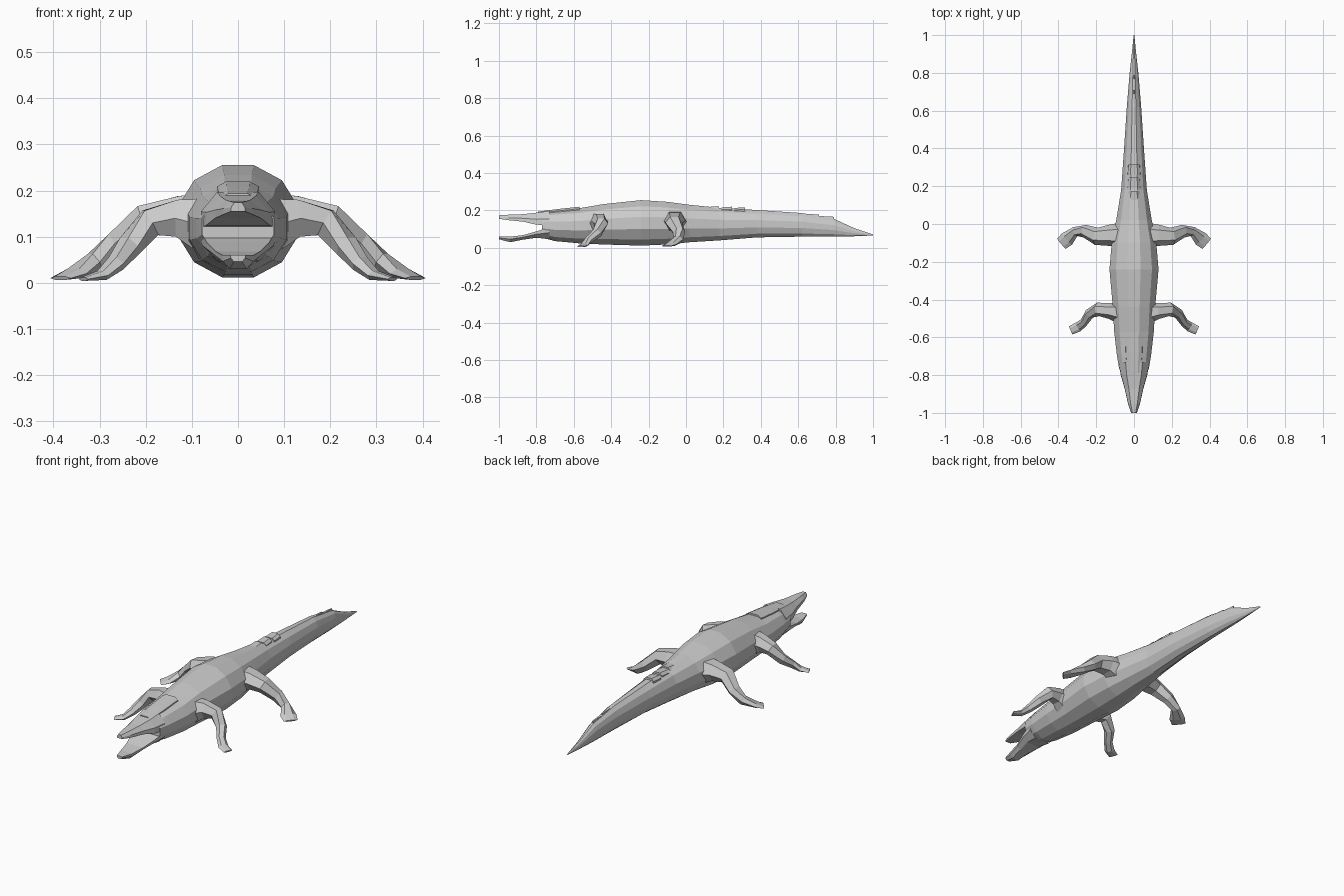
import bpy, bmesh, math
from mathutils import Vector


def make_object(name, rings, mirror=False):
    """Skin a list of vertex rings into a closed, flat-shaded loft."""
    bm = bmesh.new()
    loops = [[bm.verts.new(p) for p in ring] for ring in rings]
    n = len(loops[0])
    for a, b in zip(loops, loops[1:]):
        for i in range(n):
            j = (i + 1) % n
            bm.faces.new((a[i], a[j], b[j], b[i]))
    bm.faces.new(loops[0][::-1])
    bm.faces.new(loops[-1])
    bmesh.ops.recalc_face_normals(bm, faces=bm.faces)
    mesh = bpy.data.meshes.new(name)
    bm.to_mesh(mesh)
    bm.free()
    obj = bpy.data.objects.new(name, mesh)
    bpy.context.collection.objects.link(obj)
    if mirror:
        obj.modifiers.new("mirror", 'MIRROR').use_mirror_merge = False
    return obj


def body_ring(y, w, lo, hi, sides=12):
    """Oval section across y, with a flat strip along back and belly."""
    k = 1 / math.cos(math.pi / sides)
    ring = []
    for i in range(sides):
        a = 2 * math.pi * (i + 0.5) / sides
        ring.append((w * k * math.cos(a), y,
                     (lo + hi) / 2 + (hi - lo) / 2 * k * math.sin(a)))
    return ring


def jaw_ring(y, w, base, crown):
    """Half-round jaw section: flat inside the mouth, bevelled outside."""
    shape = [(1, 0), (0.98, 0.45), (0.55, 1), (-0.55, 1), (-0.98, 0.45), (-1, 0)]
    return [(w * u, y, base + (crown - base) * v) for u, v in shape]


def limb(name, path):
    """Six-sided limb along (x, y, z, half width, half thickness)."""
    pts = [Vector(p[:3]) for p in path]
    rings = []
    for i, p in enumerate(path):
        t = (pts[min(i + 1, len(pts) - 1)] - pts[max(i - 1, 0)]).normalized()
        side = t.cross(Vector((0, 0, 1))).normalized()
        up = side.cross(t)
        rings.append([pts[i] + side * p[3] * math.cos(k * math.pi / 3)
                      + up * p[4] * 1.1 * math.sin(k * math.pi / 3)
                      for k in range(6)])
    return make_object(name, rings, mirror=True)


# Trunk, neck and long tapering tail: y, half width, bottom, top
make_object("body_and_tail", [body_ring(*s) for s in [
    (-0.77, 0.078, 0.055, 0.190),
    (-0.70, 0.090, 0.036, 0.200),
    (-0.57, 0.105, 0.024, 0.212),
    (-0.44, 0.112, 0.018, 0.234),
    (-0.24, 0.130, 0.012, 0.255),
    (-0.10, 0.118, 0.018, 0.246),
    (0.02, 0.094, 0.030, 0.230),
    (0.18, 0.068, 0.040, 0.214),
    (0.38, 0.054, 0.056, 0.202),
    (0.62, 0.038, 0.060, 0.186),
    (0.79, 0.024, 0.060, 0.156),
    (0.90, 0.012, 0.062, 0.105),
    (1.00, 0.002, 0.066, 0.072)]])

# Open jaws: y, half width, mouth surface, outer surface
make_object("upper_jaw", [jaw_ring(*s) for s in [
    (-0.73, 0.082, 0.120, 0.197),
    (-0.80, 0.070, 0.124, 0.188),
    (-0.87, 0.050, 0.140, 0.180),
    (-0.95, 0.032, 0.148, 0.177),
    (-1.00, 0.015, 0.155, 0.174)]])
make_object("lower_jaw", [jaw_ring(*s) for s in [
    (-0.73, 0.080, 0.110, 0.046),
    (-0.80, 0.068, 0.088, 0.054),
    (-0.87, 0.048, 0.068, 0.044),
    (-0.94, 0.034, 0.060, 0.030),
    (-1.00, 0.016, 0.060, 0.046)]])

# Raised plate at the back of the head
make_object("head_plate", [jaw_ring(*s) for s in [
    (-0.57, 0.046, 0.200, 0.220),
    (-0.68, 0.044, 0.190, 0.208),
    (-0.79, 0.036, 0.178, 0.194)]])

# Sprawling legs with flat feet
limb("hind_leg", [
    (0.06, -0.06, 0.135, 0.070, 0.065),
    (0.13, -0.06, 0.145, 0.056, 0.045),
    (0.20, -0.065, 0.135, 0.046, 0.036),
    (0.26, -0.038, 0.085, 0.034, 0.028),
    (0.31, -0.040, 0.045, 0.026, 0.022),
    (0.355, -0.080, 0.020, 0.040, 0.011),
    (0.385, -0.105, 0.010, 0.035, 0.004)])
limb("front_leg", [
    (0.07, -0.47, 0.125, 0.058, 0.062),
    (0.13, -0.46, 0.140, 0.042, 0.042),
    (0.19, -0.452, 0.130, 0.036, 0.032),
    (0.235, -0.475, 0.080, 0.027, 0.025),
    (0.265, -0.520, 0.042, 0.022, 0.018),
    (0.295, -0.545, 0.016, 0.026, 0.011),
    (0.335, -0.563, 0.008, 0.024, 0.004)])

# Paired low scutes at the root of the tail
for i, y in enumerate((0.12, 0.19, 0.26)):
    make_object(f"tail_scute_{i + 1}", [jaw_ring(*s) for s in [
        (y, 0.034, 0.195, 0.219 - i * 0.003),
        (y + 0.055, 0.030, 0.195, 0.223 - i * 0.003)]])

# Thin fin plates near the tail tip
for i, (y, z) in enumerate(((0.64, 0.182), (0.72, 0.170))):
    make_object(f"tail_fin_{i + 1}", [jaw_ring(*s) for s in [
        (y, 0.010, z - 0.03, z),
        (y + 0.07, 0.006, z - 0.035, z - 0.004)]])
